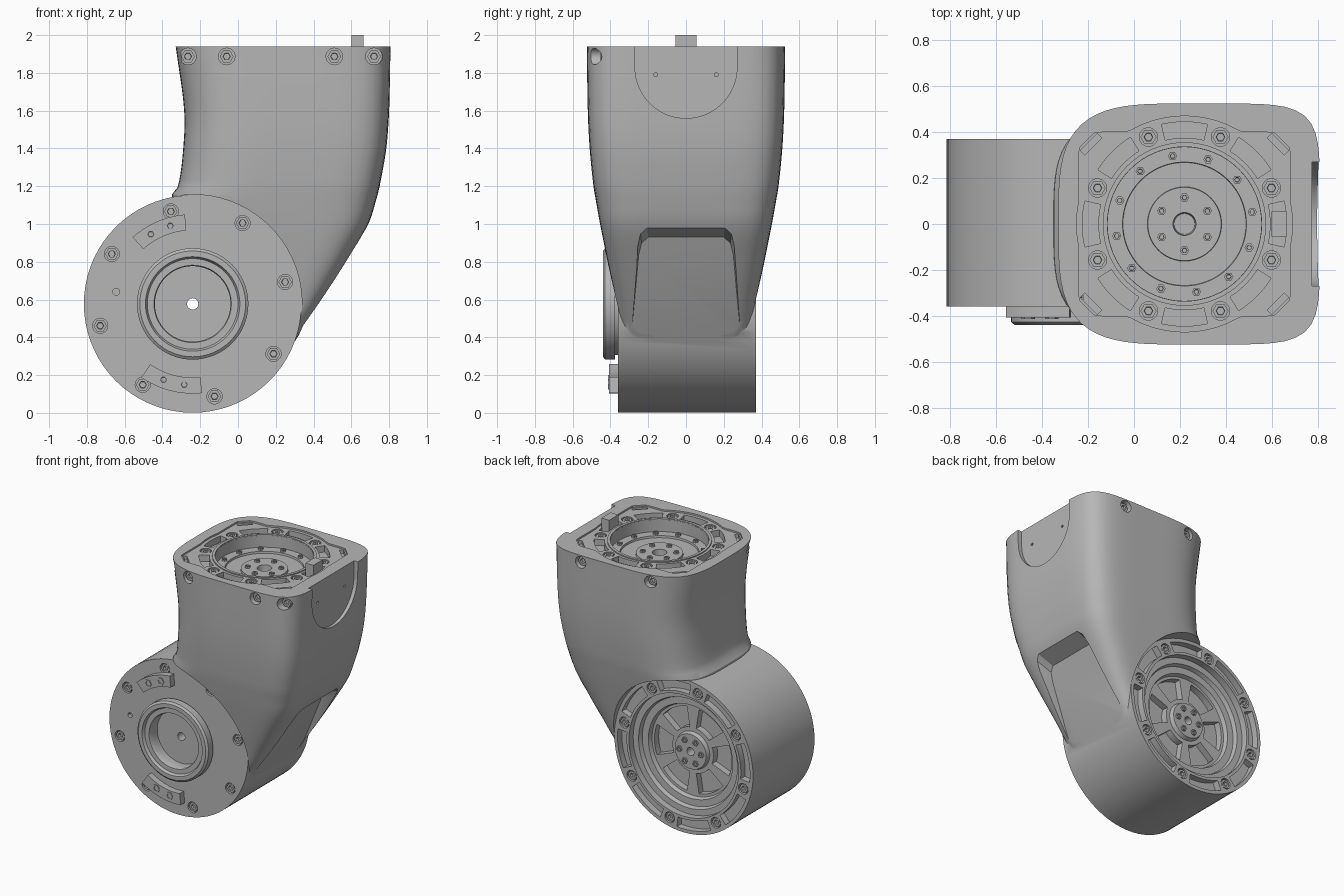
import bpy, bmesh, math
from mathutils import Matrix, Vector

if "Cube" in bpy.data.objects:
    bpy.data.objects.remove(bpy.data.objects["Cube"])

GREY = (0.47, 0.47, 0.47, 1)
mat = bpy.data.materials.new("machined grey")
mat.use_nodes = True
mat.diffuse_color = GREY
mat.node_tree.nodes["Principled BSDF"].inputs["Base Color"].default_value = GREY

# Local frames: z points out of each mounting face
CX, CZ, R = -0.24, 0.577, 0.576
TOP = Matrix.Translation((0.22, 0, 1.94))
FRONT = Matrix.Translation((CX, -0.36, CZ)) @ Matrix.Rotation(math.pi / 2, 4, 'X')
BACK = Matrix.Translation((CX, 0.37, CZ)) @ Matrix.Rotation(-math.pi / 2, 4, 'X')
SIDE = Matrix.Rotation(math.pi / 2, 4, 'Z') @ Matrix.Rotation(math.pi / 2, 4, 'X')


def polar(r, deg):
    a = math.radians(deg)
    return (r * math.cos(a), r * math.sin(a))


def at(frame, r, deg, z=0):
    return frame @ Matrix.Translation((*polar(r, deg), z))


def skin(bm, rings, closed=False):
    """Bridge equal rings of points, capping the ends unless closed."""
    vs = [[bm.verts.new(p) for p in ring] for ring in rings]
    n = len(vs[0])
    pairs = list(zip(vs, vs[1:])) + ([(vs[-1], vs[0])] if closed else [])
    for a, b in pairs:
        for i in range(n):
            j = (i + 1) % n
            bm.faces.new((a[i], a[j], b[j], b[i]))
    if not closed:
        bm.faces.new(vs[0][::-1])
        bm.faces.new(vs[-1])


def prism(bm, frame, outline, z0, z1):
    skin(bm, [[frame @ Vector((x, y, z)) for x, y in outline] for z in (z0, z1)])


def lathe(bm, frame, profile, n=64, closed=False):
    skin(bm, [[frame @ Vector((*polar(r, 360 * i / n), z)) for i in range(n)]
              for r, z in profile], closed)


def bore(bm, frame, r, z0, z1, n=24):
    lathe(bm, frame, [(r, z0), (r, z1)], n)


def slot(r0, r1, a0, a1, n=10):
    angles = [a0 + (a1 - a0) * i / n for i in range(n + 1)]
    return [polar(r1, a) for a in angles] + [polar(r0, a) for a in reversed(angles)]


def screw(bm, frame, r, h):
    """Hexagonal head with a sunk socket."""
    lathe(bm, frame, [(r, 0), (r, h), (r * 0.55, h), (r * 0.5, h * 0.4)], 6)


def make(name, bm):
    bmesh.ops.recalc_face_normals(bm, faces=bm.faces)
    me = bpy.data.meshes.new(name)
    bm.to_mesh(me)
    bm.free()
    me.materials.append(mat)
    ob = bpy.data.objects.new(name, me)
    bpy.context.collection.objects.link(ob)
    return ob


def activate(ob):
    bpy.ops.object.select_all(action='DESELECT')
    ob.select_set(True)
    bpy.context.view_layer.objects.active = ob


def boolean(ob, bm, operation='DIFFERENCE'):
    tool = make("cutter", bm)
    tool.hide_render = True
    activate(ob)
    mod = ob.modifiers.new("cut", 'BOOLEAN')
    mod.operation, mod.solver, mod.object = operation, 'EXACT', tool
    bpy.ops.object.modifier_apply(modifier=mod.name)
    bpy.data.objects.remove(tool)


# Arm sections: height, left edge, right edge, half depth
KEYS = [(0.3, -0.1, 0.25, 0.34), (0.4, -0.15, 0.315, 0.352), (0.6, -0.2, 0.45, 0.375),
        (0.8, -0.25, 0.575, 0.415), (1.0, -0.31, 0.69, 0.455), (1.14, -0.355, 0.735, 0.48),
        (1.2, -0.318, 0.75, 0.49), (1.4, -0.29, 0.785, 0.51), (1.6, -0.285, 0.8, 0.52),
        (1.94, -0.33, 0.81, 0.525)]


def section(z):
    """Smoothly interpolate the section table at a height."""
    k = max(i for i in range(len(KEYS) - 1) if KEYS[i][0] <= z + 1e-6)
    p, q = KEYS[k], KEYS[k + 1]
    o, s = KEYS[max(k - 1, 0)], KEYS[min(k + 2, len(KEYS) - 1)]
    h = q[0] - p[0]
    t = (z - p[0]) / h
    out = []
    for c in (1, 2, 3):
        m0 = (q[c] - o[c]) / (q[0] - o[0]) * h
        m1 = (s[c] - p[c]) / (s[0] - p[0]) * h
        out.append((2*t**3 - 3*t**2 + 1) * p[c] + (t**3 - 2*t**2 + t) * m0
                   + (3*t**2 - 2*t**3) * q[c] + (t**3 - t**2) * m1)
    return out


def arm_ring(z, n=96):
    left, right, b = section(z)
    mid, a = (left + right) / 2, (right - left) / 2
    pts = []
    for i in range(n):
        c, s = polar(1, 360 * (i + 0.5) / n)
        e = 6 if c > 0 else 3.6
        r = (abs(c / a) ** e + abs(s / b) ** e) ** (-1 / e)
        pts.append((mid + r * c, r * s, z))
    return pts


# Housing: curved arm, stepped back around the drum faces, merged with the drum
bm = bmesh.new()
LEVELS = 44
skin(bm, [arm_ring(0.3 + 1.64 * i / LEVELS) for i in range(LEVELS + 1)])
housing = make("joint_housing", bm)
bm = bmesh.new()
for frame in (FRONT, BACK):
    bore(bm, frame, R + 0.003, -0.006, 0.4, 72)
boolean(housing, bm)
bm = bmesh.new()
bore(bm, FRONT, R, -0.73, 0, 72)
boolean(housing, bm, 'UNION')

# Large recesses
bm = bmesh.new()
seat = []
for i in range(120):
    c, s = (abs(v) + 1e-6 for v in polar(1, 3 * i))
    seat.append(polar(max(0.47, min(0.46 / c, 0.40 / s, 0.79 / (c + s))), 3 * i))
prism(bm, TOP, seat, -0.012, 0.1)
bore(bm, FRONT, 0.2, -0.03, 0.1, 64)
lathe(bm, BACK, [(0.13, -0.08), (0.14, -0.11), (0.34, -0.11), (0.35, -0.08), (0.40, -0.08),
                 (0.41, -0.05), (0.455, -0.05), (0.455, 0.05)])
# rounded side panel under the rim
panel = [polar(0.27, -180 + 6 * i) for i in range(31)] + [(0.27, 0.3), (-0.27, 0.3)]
prism(bm, Matrix.Translation((0, 0, 1.83)) @ SIDE, panel, 0.775, 1.0)
# shallow sloped pocket between the two legs, running out onto the drum
half = [(0.3, 0.26), (0.285, 0.45), (0.25, 0.84), (0.235, 0.9), (0.2, 0.93)]
pocket = half + [(-y, z) for y, z in reversed(half)]
skin(bm, [[(0.29 + 0.45 * (z - 0.34) + out, y * (1 + 0.2 * out), z + 0.4 * out * (z > 0.8))
           for y, z in pocket] for out in (0, 0.4)])
boolean(housing, bm)

# Slots and bolt holes; screws are gathered alongside
bm, screws = bmesh.new(), bmesh.new()
lathe(bm, TOP, [(0.045, -0.18), (0.05, -0.1), (0.16, -0.1), (0.162, -0.115), (0.268, -0.115),
                (0.27, -0.1), (0.335, -0.1), (0.335, 0.1)])
for k in range(8):
    prism(bm, TOP, slot(0.375, 0.445, 45 * k - 13, 45 * k + 13), -0.06, 0.05)
    prism(bm, BACK, slot(0.475, 0.55, 45 * k - 5.8, 45 * k + 24.2), -0.05, 0.05)
    for frame, r, deg, depth in ((TOP, 0.41, 22.5, 0.05), (FRONT, 0.503, 13.3, 0.04),
                                 (BACK, 0.508, -13.3, 0.04)):
        spot = at(frame, r, deg + 45 * k)
        bore(bm, spot, 0.04, -depth, 0.05)
        screw(screws, spot @ Matrix.Translation((0, 0, -depth - 0.002)), 0.035, 0.036)
# narrow notches in the corners of the top seat
for sx in (-1, 1):
    for sy in (-1, 1):
        notch = [(0.455, 0.32), (0.38, 0.395), (0.36, 0.375), (0.435, 0.3)]
        prism(bm, TOP, [(sx * x, sy * y) for x, y in notch], -0.04, 0.05)
for k in range(6):
    prism(bm, BACK, slot(0.17, 0.32, 60 * k - 21, 60 * k + 21), -0.16, -0.07)
    screw(screws, at(BACK, 0.09, 60 * k, -0.082), 0.022, 0.015)
    screw(screws, at(TOP, 0.115, 60 * k + 30, -0.102), 0.02, 0.015)
for k in range(12):
    screw(screws, at(TOP, 0.3, 30 * k + 10, -0.102), 0.02, 0.015)
bore(bm, FRONT, 0.03, -0.9, 0.1)
bore(bm, at(FRONT, 0.41, 171), 0.018, -0.03, 0.05, 12)
for y in (-0.16, 0.16):
    bore(bm, Matrix.Translation((0, y, 1.79)) @ SIDE, 0.01, 0.755, 0.85, 12)
boolean(housing, bm)

# Rim screws: position along the side, surface depth, facing frame
bm = bmesh.new()
for x, y, face in ((-0.265, -0.345, FRONT), (-0.06, -0.505, FRONT), (0.51, -0.52, FRONT),
                   (0.72, -0.475, FRONT), (-0.06, 0.505, BACK), (0.51, 0.52, BACK)):
    spot = Matrix.Translation((x, y, 1.887)) @ face.to_3x3().to_4x4()
    bore(bm, spot, 0.044, -0.045, 0.2)
    screw(screws, spot @ Matrix.Translation((0, 0, -0.047)), 0.036, 0.025)
boolean(housing, bm)

# Curved brackets on the drum front
bm = bmesh.new()
for a0, a1, bolts in ((95, 132, (106, 121)), (235, 276, (249, 264))):
    prism(bm, FRONT, slot(0.39, 0.475, a0, a1), -0.005, 0.048)
    for a in bolts:
        screw(screws, at(FRONT, 0.43, a, 0.046), 0.03, 0.008)
brackets = make("curved_brackets", bm)

# Raised bearing collar on the drum front
bm = bmesh.new()
lathe(bm, FRONT, [(0.27, -0.005), (0.27, 0.015), (0.295, 0.015), (0.295, 0.068), (0.28, 0.08),
                  (0.25, 0.08), (0.24, 0.06), (0.205, 0.06), (0.2, 0.05), (0.2, -0.005)],
      closed=True)
collar = make("bearing_collar", bm)

# Lip around the top well
bm = bmesh.new()
lathe(bm, TOP, [(0.336, -0.02), (0.336, -0.004), (0.356, -0.004), (0.356, -0.02)], closed=True)
lip = make("top_well_lip", bm)

# Locating tab on the rim
bm = bmesh.new()
prism(bm, Matrix.Identity(4), [(0.6, -0.055), (0.665, -0.055), (0.665, 0.055), (0.6, 0.055)],
      1.85, 2.0)
tab = make("locating_tab", bm)

for ob in (housing, brackets, collar, lip, tab, make("screws", screws)):
    activate(ob)
    bpy.ops.object.shade_smooth_by_angle(angle=math.radians(30))
